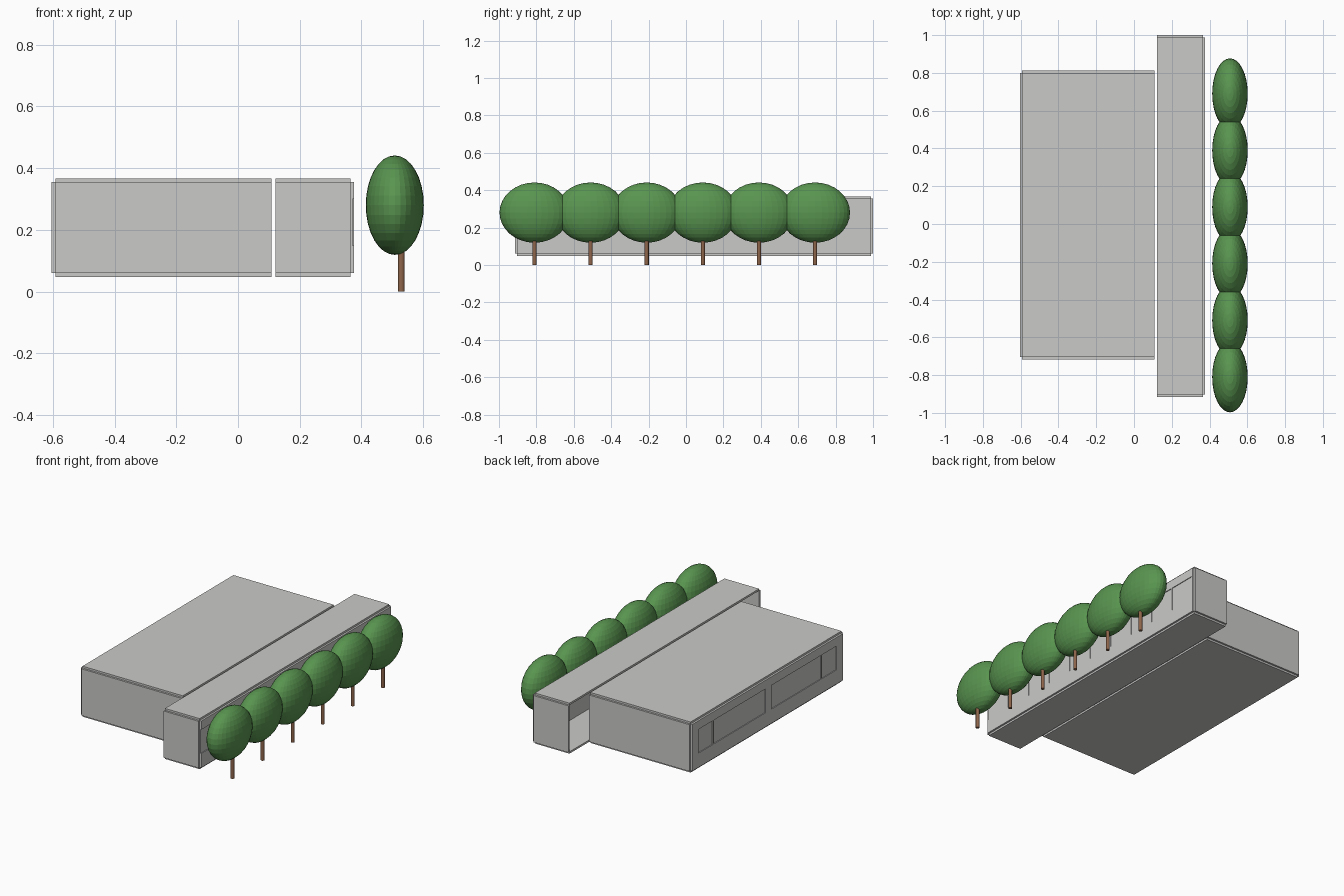
import bpy
import bmesh
from math import radians
from mathutils import Matrix

cube = bpy.data.objects.get("Cube")
if cube:
    bpy.data.objects.remove(cube, do_unlink=True)


def material(name, color):
    m = bpy.data.materials.new(name)
    m.use_nodes = True
    rgba = (*color, 1)
    m.diffuse_color = rgba
    m.node_tree.nodes["Principled BSDF"].inputs["Base Color"].default_value = rgba
    return m


CONCRETE = material("concrete grey", (0.59, 0.59, 0.58))
LEAF = material("leaf green", (0.10, 0.30, 0.08))
BARK = material("bark brown", (0.27, 0.13, 0.07))


def finish(name, bm, mat):
    mesh = bpy.data.meshes.new(name)
    bm.to_mesh(mesh)
    bm.free()
    mesh.materials.append(mat)
    obj = bpy.data.objects.new(name, mesh)
    bpy.context.collection.objects.link(obj)
    return obj


def add_box(bm, x, y, z):
    """Add a box given its (min, max) range on each axis."""
    spans = (x, y, z)
    center = [(a + b) / 2 for a, b in spans]
    size = [b - a for a, b in spans]
    bmesh.ops.create_cube(bm, size=1, matrix=Matrix.Translation(center) @ Matrix.Diagonal((*size, 1)))


def plate(name, x, y, z):
    bm = bmesh.new()
    add_box(bm, x, y, z)
    finish(name, bm, CONCRETE)


T = 0.012            # panel thickness
LOW, HIGH = 0.06, 0.355
SILL, HEAD = 0.15, 0.30


def shell(name, x, y):
    """Floor, roof and two end walls, meeting along notched corners."""
    plate(name + "_floor", x, y, (LOW - T, LOW))
    plate(name + "_roof", x, y, (HIGH, HIGH + T))
    plate(name + "_front_wall", x, (y[0] - T, y[0]), (LOW, HIGH))
    plate(name + "_back_wall", x, (y[1], y[1] + T), (LOW, HIGH))


def window_wall(name, inner, side, y, windows):
    """Long wall facing side * x, with a row of recessed panes."""
    x = sorted((inner, inner + side * T))
    bm = bmesh.new()
    add_box(bm, x, y, (LOW, SILL))
    add_box(bm, x, y, (HEAD, HIGH))
    # Posts fill whatever the windows leave free
    start = y[0]
    for a, b in windows + [(y[1], y[1])]:
        if a - start > 0.001:
            add_box(bm, x, (start, a), (SILL, HEAD))
        start = b
    finish(name, bm, CONCRETE)
    pane = sorted((inner, inner + side * T * 0.6))
    for i, span in enumerate(windows):
        plate(f"{name}_pane_{i + 1}", pane, span, (SILL, HEAD))


# Wide main hall, open toward the wing
hall_y = (-0.705, 0.80)
shell("hall", (-0.592, 0.108), hall_y)
window_wall("hall_side_wall", -0.592, -1, hall_y,
            [(-0.64, -0.495), (-0.485, 0.01), (0.07, 0.585), (0.595, 0.74)])

# Long narrow wing, open toward the hall
wing_y = (-0.903, 0.988)
shell("wing", (0.122, 0.364), wing_y)
step = (wing_y[1] - wing_y[0]) / 10
bays = [(wing_y[0] + i * step, wing_y[0] + (i + 1) * step - 0.01) for i in range(10)]
window_wall("wing_side_wall", 0.364, 1, wing_y, bays)

# Row of trees beside the wing
for i in range(6):
    y = -0.81 + 0.3 * i
    bm = bmesh.new()
    bmesh.ops.create_uvsphere(
        bm, u_segments=32, v_segments=16, radius=1,
        matrix=Matrix.Translation((0.508, y, 0.28)) @ Matrix.Diagonal((0.094, 0.187, 0.161, 1)))
    finish(f"tree_crown_{i + 1}", bm, LEAF)
    bm = bmesh.new()
    bmesh.ops.create_cone(
        bm, cap_ends=True, segments=16, radius1=0.011, radius2=0.011, depth=0.2,
        matrix=Matrix.Translation((0.529, y, 0.1)))
    trunk = finish(f"tree_trunk_{i + 1}", bm, BARK)
    bpy.context.view_layer.objects.active = trunk
    trunk.select_set(True)
    bpy.ops.object.shade_smooth_by_angle(angle=radians(40))
    trunk.select_set(False)
